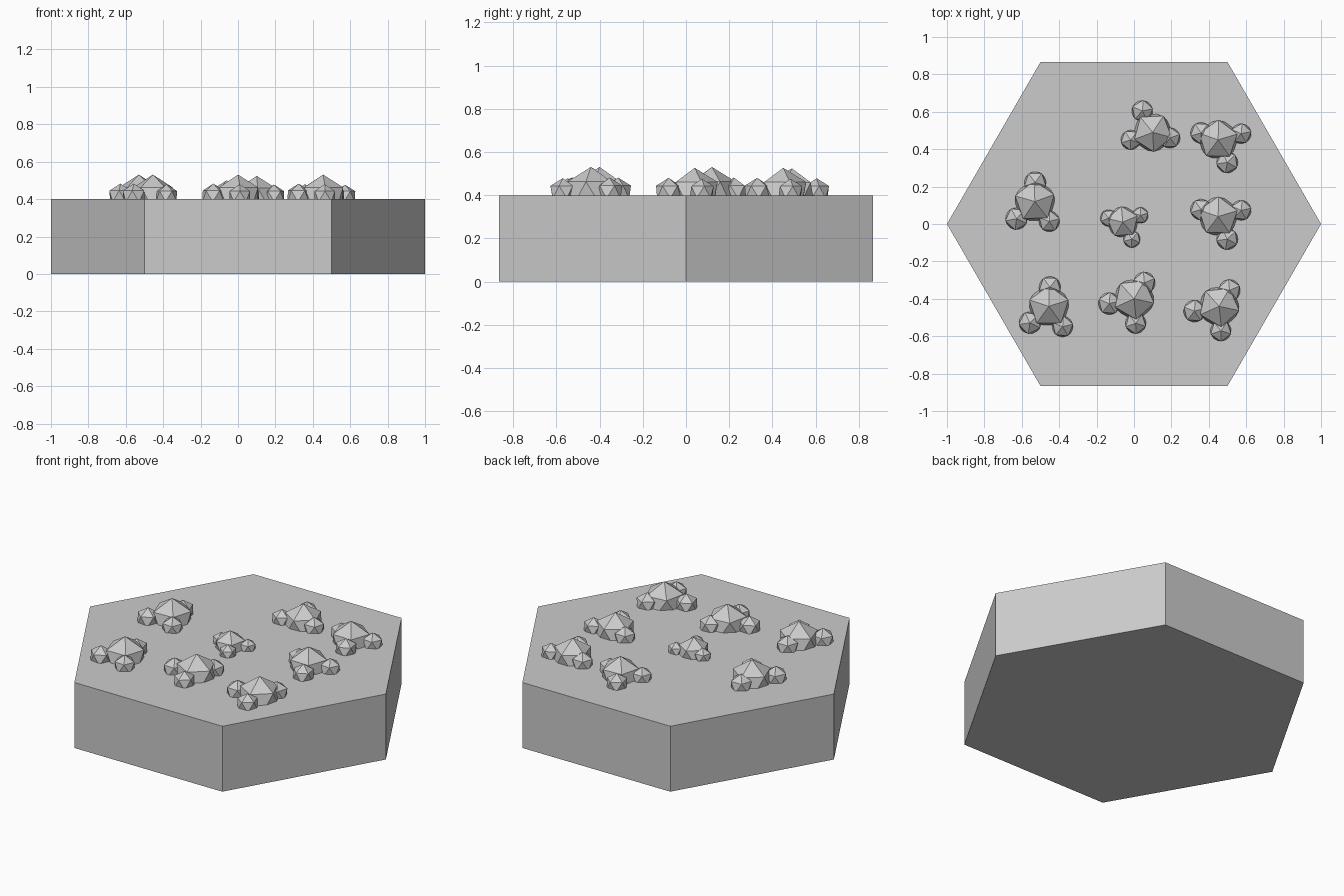
import bpy
from math import radians, cos, sin

cube = bpy.data.objects.get("Cube")
if cube:
    bpy.data.objects.remove(cube, do_unlink=True)

# Single stone colour
stone = bpy.data.materials.new("stone_grey")
stone.use_nodes = True
GREY = (0.6, 0.6, 0.6, 1)
stone.diffuse_color = GREY
stone.node_tree.nodes["Principled BSDF"].inputs["Base Color"].default_value = GREY

TOP = 0.4


def finish(name):
    obj = bpy.context.object
    obj.name = name
    obj.data.materials.append(stone)
    return obj


def rock(name, x, y, z, radius, yaw):
    """Faceted boulder, partly sunk into the tile."""
    bpy.ops.mesh.primitive_ico_sphere_add(
        subdivisions=1, radius=radius, location=(x, y, z),
        rotation=(0, 0, radians(yaw)))
    return finish(name)


# Hexagonal base tile with corners on the x axis
bpy.ops.mesh.primitive_cylinder_add(
    vertices=6, radius=1, depth=TOP, location=(0, 0, TOP / 2),
    rotation=(0, 0, radians(30)))
finish("hex_tile")

# Pebbles around each boulder: angle, distance, radius
PEBBLES = [(0, 0.134, 0.068), (83, 0.131, 0.064), (226, 0.102, 0.067)]

# Rock clusters: x, y, turn, scale
CLUSTERS = [
    (0.10, 0.49, 116, 0.95),
    (0.45, 0.45, 292, 0.97),
    (0.45, 0.04, 292, 0.97),
    (-0.53, 0.12, 223, 1.0),
    (-0.06, 0.01, 298, 0.77),
    (-0.455, -0.44, 221, 1.0),
    (0.0, -0.40, 191, 1.0),
    (0.455, -0.44, 191, 1.0),
]

for n, (cx, cy, turn, s) in enumerate(CLUSTERS, 1):
    rock(f"boulder_{n}", cx, cy, TOP + 0.008 * s, 0.123 * s, turn + 13)
    for k, (angle, dist, radius) in enumerate(PEBBLES, 1):
        a = radians(turn + angle)
        rock(f"pebble_{n}_{k}", cx + dist * s * cos(a), cy + dist * s * sin(a),
             TOP + 0.015 * s, radius * s, turn + 40 * k)
